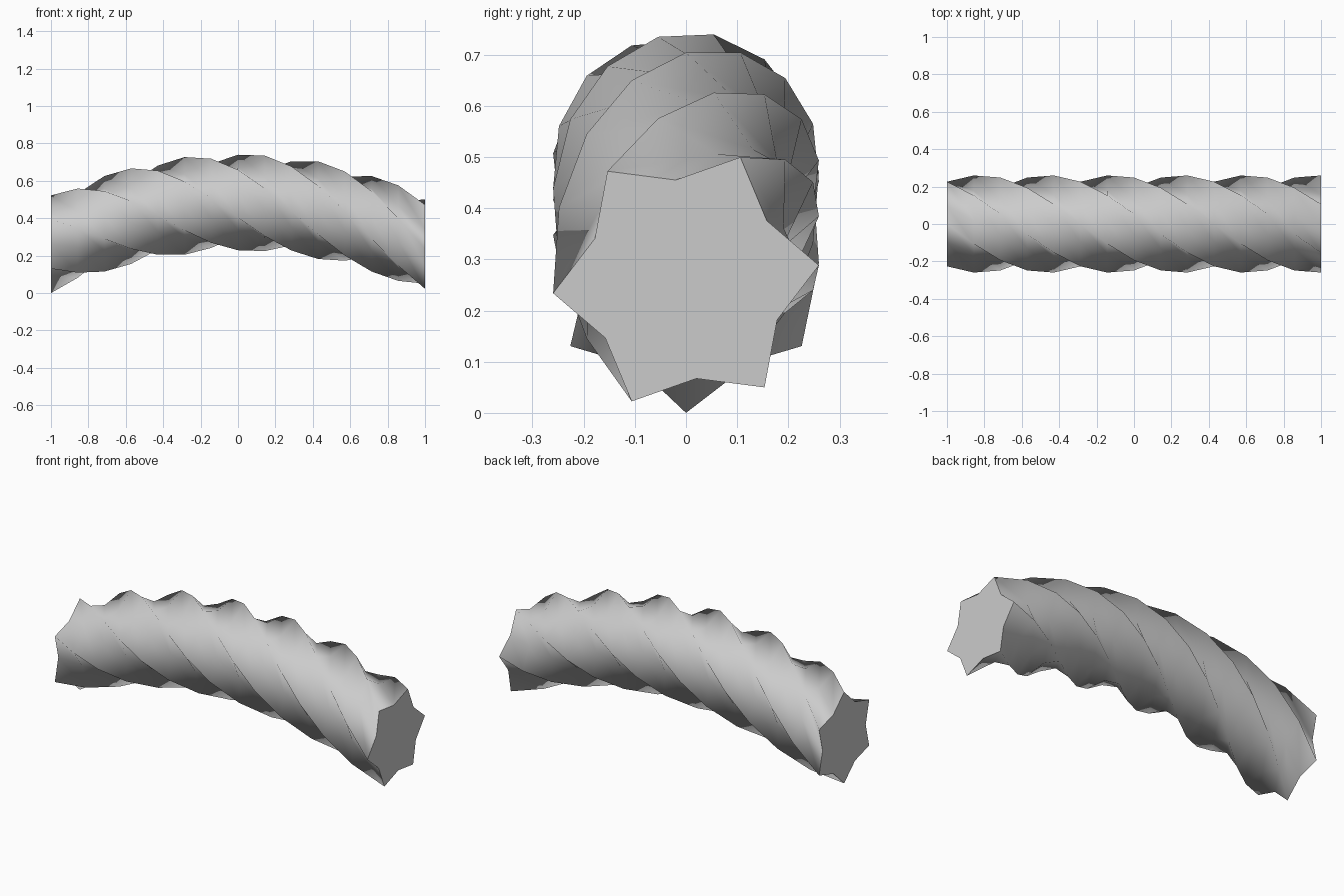
import bpy, bmesh
from math import sin, cos, pi, radians

if "Cube" in bpy.data.objects:
    bpy.data.objects.remove(bpy.data.objects["Cube"])

POINTS, STEPS = 6, 14            # star points, segments along the bar
R_OUT, R_IN = 0.261, 0.195       # star radii
RISE = 0.223                     # height of the arch
TWIST = radians(24)              # turn per segment

bm = bmesh.new()

# Star cross-sections, each turned a little further along an arched path
rings = []
for i in range(STEPS + 1):
    x = -1 + 2 * i / STEPS
    zc = R_OUT + RISE * (1 - x * x)
    ring = []
    for k in range(2 * POINTS):
        r = R_IN if k % 2 else R_OUT
        a = pi / 6 + TWIST * i + pi * k / POINTS
        ring.append(bm.verts.new((x, r * cos(a), zc + r * sin(a))))
    rings.append(ring)

# Smooth twisted sides
n = 2 * POINTS
for a, b in zip(rings, rings[1:]):
    for k in range(n):
        f = bm.faces.new((a[k], a[(k + 1) % n], b[(k + 1) % n], b[k]))
        f.smooth = True

# Flat end caps with crisp rims
for ring in (rings[0], rings[-1]):
    cap = bm.faces.new(ring)
    for e in cap.edges:
        e.smooth = False

bmesh.ops.recalc_face_normals(bm, faces=bm.faces)
mesh = bpy.data.meshes.new("twisted_star_bar")
bm.to_mesh(mesh)
bm.free()
bar = bpy.data.objects.new("twisted_star_bar", mesh)
bpy.context.collection.objects.link(bar)
